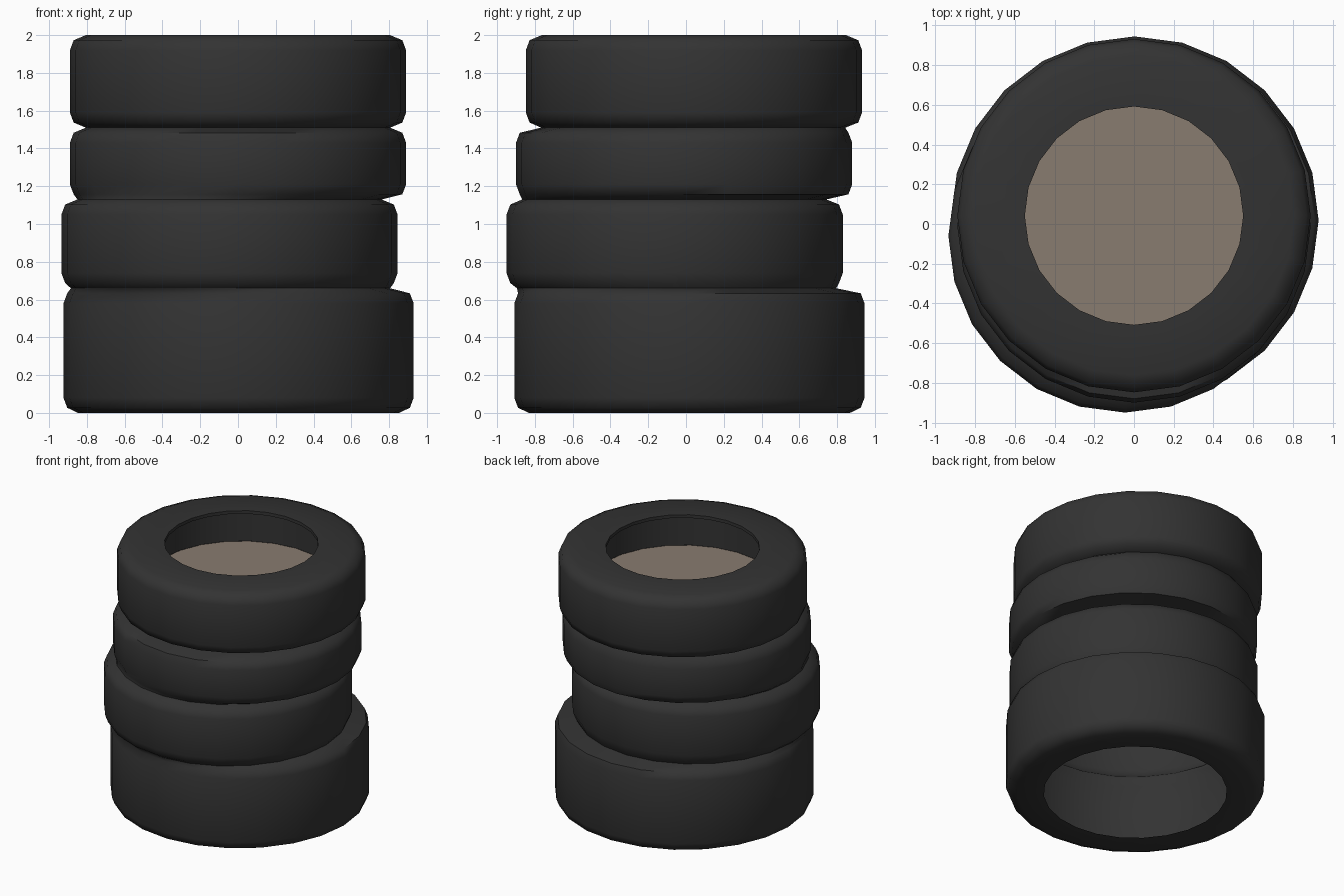
import bpy, bmesh, math

if "Cube" in bpy.data.objects:
    bpy.data.objects.remove(bpy.data.objects["Cube"])

SIDES = 24


def material(name, rgb):
    m = bpy.data.materials.new(name)
    m.diffuse_color = (*rgb, 1)
    m.use_nodes = True
    m.node_tree.nodes["Principled BSDF"].inputs["Base Color"].default_value = m.diffuse_color
    return m


rubber = material("black rubber", (0.033, 0.033, 0.033))
soil = material("brown soil", (0.25, 0.2, 0.16))


def loft(name, rings, mat, cap=False):
    """Skin a list of (centre x, centre y, radius, z) circles."""
    bm = bmesh.new()
    loops = []
    for cx, cy, r, z in rings:
        loops.append([bm.verts.new((cx + r * math.cos(2 * math.pi * i / SIDES),
                                    cy + r * math.sin(2 * math.pi * i / SIDES), z))
                      for i in range(SIDES)])
    for a, b in zip(loops, loops[1:]):
        for i in range(SIDES):
            j = (i + 1) % SIDES
            bm.faces.new((a[i], a[j], b[j], b[i]))
    if cap:
        bm.faces.new(loops[-1])
    me = bpy.data.meshes.new(name)
    bm.to_mesh(me)
    bm.free()
    me.materials.append(mat)
    ob = bpy.data.objects.new(name, me)
    bpy.context.collection.objects.link(ob)
    bpy.context.view_layer.objects.active = ob
    ob.select_set(True)
    bpy.ops.object.shade_smooth_by_angle(angle=math.radians(55))
    ob.select_set(False)
    return ob


# Circles where neighbouring tyres touch: (centre x, centre y, radius, z)
joints = [(0.003, 0.018, 0.85, 0.0),
          (-0.04, -0.05, 0.845, 0.66),
          (-0.045, -0.062, 0.805, 1.13),
          (0.0, 0.038, 0.805, 1.51),
          (0.0, 0.042, 0.805, 2.0)]

# Tyres from the ground up: name, centre x, centre y, radius
tyres = [("bottom_tyre", 0.003, 0.018, 0.927),
         ("second_tyre", -0.045, -0.06, 0.89),
         ("third_tyre", 0.0, -0.01, 0.89),
         ("top_tyre", 0.0, 0.042, 0.89)]

for k, (name, cx, cy, r) in enumerate(tyres):
    low, high = joints[k], joints[k + 1]
    z0, z1 = low[3], high[3]
    rings = [low,
             (cx, cy, r - 0.02, z0 + 0.027), (cx, cy, r, z0 + 0.08),
             (cx, cy, r, z1 - 0.08), (cx, cy, r - 0.02, z1 - 0.027),
             high]
    if k == 0:      # underside ring
        rings.insert(0, (cx, cy, 0.655, 0.0))
    if k == 3:      # top side wall, lip and inner wall
        rings += [(cx, cy, 0.55, 2.0), (cx, cy, 0.55, 1.975),
                  (cx, cy, 0.68, 1.94), (cx, cy, 0.68, 1.70)]
    loft(name, rings, rubber)

# Soil filling the top tyre
loft("soil_fill", [(0, 0.042, 0.68, 1.695), (0, 0.042, 0.679, 1.70)], soil, cap=True)
